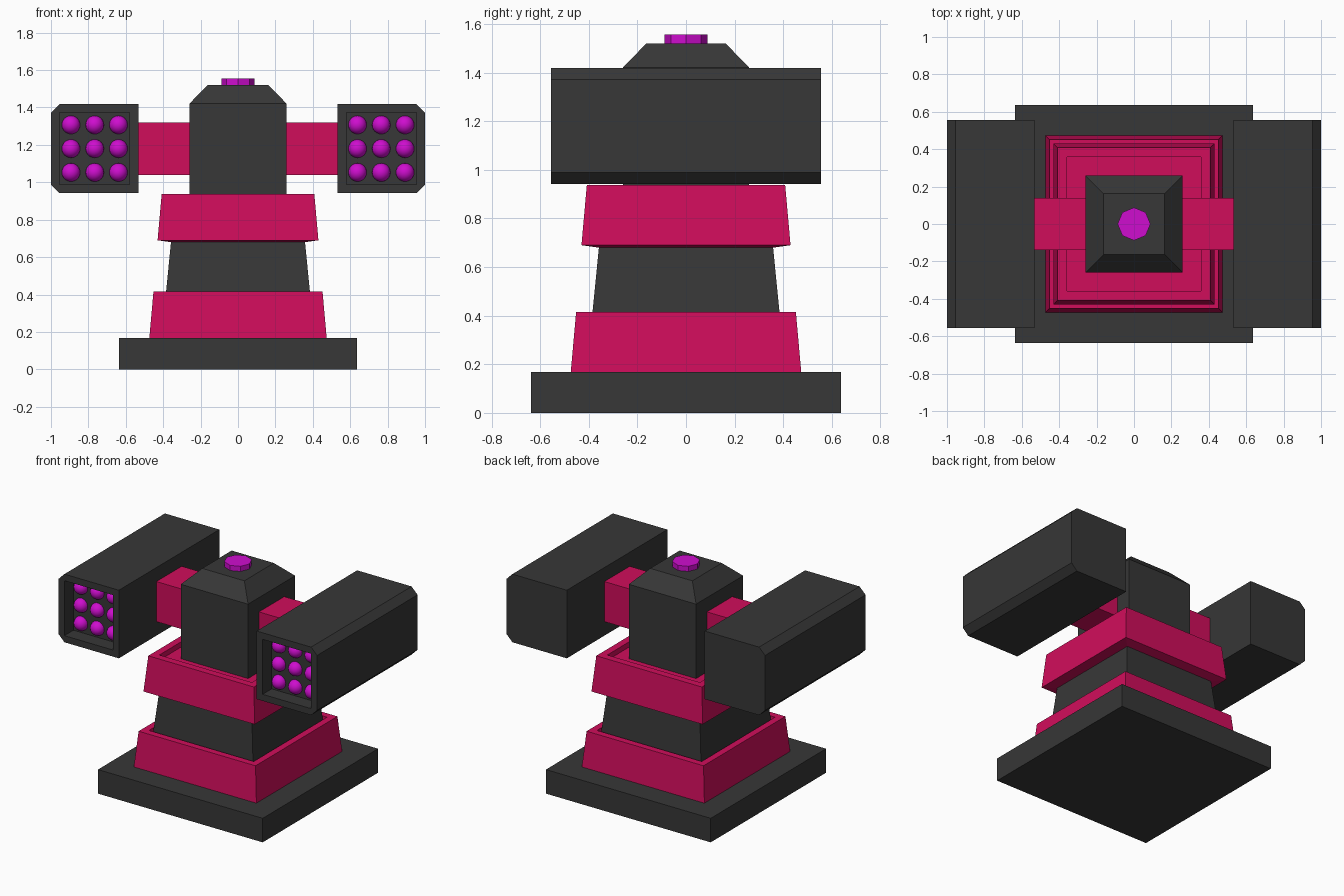
import bpy, bmesh, math
from mathutils import Matrix

if "Cube" in bpy.data.objects:
    bpy.data.objects.remove(bpy.data.objects["Cube"])


def material(name, rgb):
    m = bpy.data.materials.new(name)
    m.diffuse_color = (*rgb, 1)
    m.use_nodes = True
    m.node_tree.nodes["Principled BSDF"].inputs["Base Color"].default_value = m.diffuse_color
    return m


DARK = material("charcoal", (0.038, 0.038, 0.038))
RED = material("crimson", (0.63, 0.004, 0.105))
GLOW = material("magenta", (0.62, 0.004, 0.62))


def finish(name, bm, mat):
    bmesh.ops.recalc_face_normals(bm, faces=bm.faces[:])
    me = bpy.data.meshes.new(name)
    bm.to_mesh(me)
    bm.free()
    me.materials.append(mat)
    ob = bpy.data.objects.new(name, me)
    bpy.context.collection.objects.link(ob)
    return ob


def lathe(name, profile, mat, sides=4):
    """Stack of rings from (radius, z); with 4 sides the radius is the half width."""
    bm = bmesh.new()
    turn, k = (math.pi / 4, math.sqrt(2)) if sides == 4 else (0, 1)
    rings = []
    for r, z in profile:
        angles = [turn + 2 * math.pi * i / sides for i in range(sides)]
        rings.append([bm.verts.new((r * k * math.cos(a), r * k * math.sin(a), z)) for a in angles])
    for a, b in zip(rings, rings[1:]):
        for i in range(sides):
            j = (i + 1) % sides
            bm.faces.new((a[i], a[j], b[j], b[i]))
    bm.faces.new(rings[0])
    bm.faces.new(rings[-1])
    return finish(name, bm, mat)


# Pedestal and turret stack
lathe("base_plate", [(0.637, 0), (0.637, 0.168)], DARK)
lathe("lower_collar", [(0.474, 0.168), (0.452, 0.415), (0.405, 0.415), (0.405, 0.39)], RED)
lathe("waist", [(0.387, 0.39), (0.358, 0.683)], DARK)
lathe("upper_collar", [(0.36, 0.68), (0.43, 0.69), (0.408, 0.937), (0.358, 0.937), (0.358, 0.9)], RED)
lathe("turret_head", [(0.26, 0.9), (0.26, 1.42), (0.163, 1.52)], DARK)
lathe("top_beacon", [(0.088, 1.52), (0.088, 1.556)], GLOW, 8)

X0, X1, Z0, Z1 = 0.533, 1.0, 0.942, 1.418   # pod extents
Y, C, DEPTH = 0.555, 0.046, 0.1             # half length, chamfer, recess depth


def pod(name, s):
    """Box with chamfered outer edges and a rectangular recess in the front."""
    bm = bmesh.new()
    outline = [(X0, Z0), (X1 - C, Z0), (X1, Z0 + C), (X1, Z1 - C), (X1 - C, Z1), (X0, Z1)]
    opening = [(X0 + C, Z0 + C), (X1 - C, Z0 + C), (X1 - C, Z1 - C), (X0 + C, Z1 - C)]

    def ring(pts, y):
        return [bm.verts.new((s * x, y, z)) for x, z in pts]
    f, b = ring(outline, -Y), ring(outline, Y)
    o, d = ring(opening, -Y), ring(opening, -Y + DEPTH)
    for a, c in ((f, b), (o, d)):
        n = len(a)
        for i in range(n):
            bm.faces.new((a[i], a[(i + 1) % n], c[(i + 1) % n], c[i]))
    bm.faces.new(b)
    bm.faces.new(d)
    for face in ((f[0], f[1], o[1], o[0]), (f[1], f[2], o[1]), (f[2], f[3], o[2], o[1]),
                 (f[3], f[4], o[2]), (f[4], f[5], o[3], o[2]), (f[5], f[0], o[0], o[3])):
        bm.faces.new(face)
    return finish(name, bm, DARK)


for side, s in (("left", -1), ("right", 1)):
    # Arm from the head to the pod
    bm = bmesh.new()
    bmesh.ops.create_cube(bm, size=1, matrix=Matrix.Translation((s * 0.395, 0, 1.18))
                          @ Matrix.Diagonal((0.28, 0.28, 0.28, 1)))
    finish(side + "_arm", bm, RED)
    pod(side + "_pod", s)
    # Three by three missile tips on the recess floor
    bm = bmesh.new()
    for i in (-1, 0, 1):
        for j in (-1, 0, 1):
            at = Matrix.Translation((s * (0.766 + 0.127 * i), -Y + DEPTH, 1.18 + 0.127 * j))
            bmesh.ops.create_uvsphere(bm, u_segments=20, v_segments=12, radius=0.049, matrix=at)
    for face in bm.faces:
        face.smooth = True
    finish(side + "_missile_tips", bm, GLOW)
